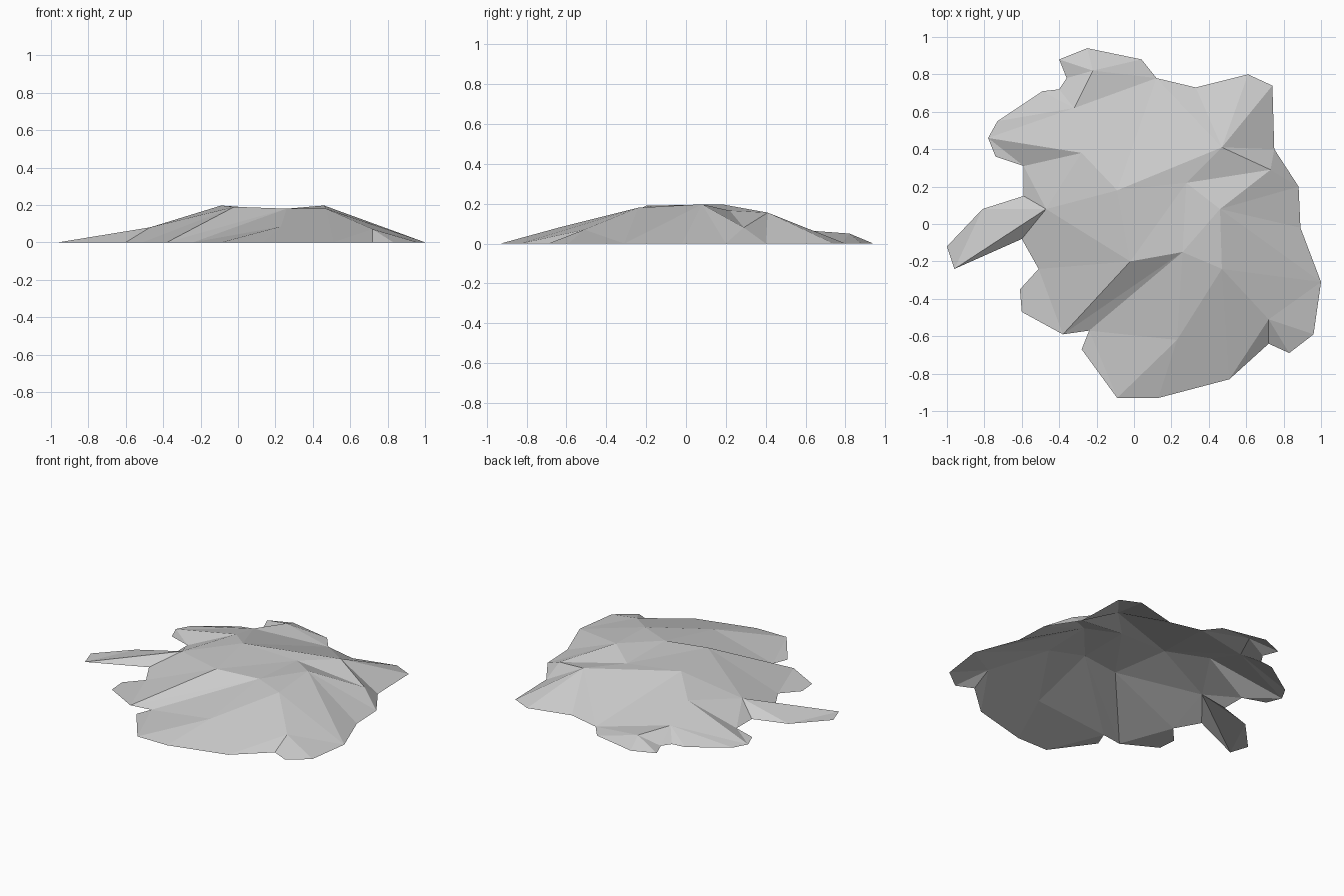
import bpy
from mathutils import Vector
from mathutils.geometry import delaunay_2d_cdt

cube = bpy.data.objects.get("Cube")
if cube:
    bpy.data.objects.remove(cube, do_unlink=True)

# Ground outline of the rock, one run of corners per side, counter-clockwise
outline = {
    "b": [(.74, .74), (.61, .80), (.33, .73), (.12, .78), (.04, .88),
          (-.25, .94), (-.40, .88), (-.36, .78), (-.40, .72), (-.49, .71)],
    "l": [(-.73, .55), (-.78, .46), (-.74, .36), (-.59, .31), (-.59, .15),
          (-.81, .08), (-1, -.12), (-.96, -.24), (-.60, -.08), (-.51, -.24)],
    "f": [(-.61, -.35), (-.60, -.47), (-.38, -.59), (-.24, -.57), (-.28, -.67),
          (-.09, -.93), (.13, -.93), (.51, -.83), (.72, -.64), (.83, -.69)],
    "r": [(.96, -.59), (1, -.31), (.89, -.02), (.88, .20), (.75, .40)],
}

# Raised points of the plateau, its shoulders and its spurs
peaks = {
    "spur": (-.47, .08, .08),
    "crown": (-.09, .18, .197),
    "brow": (-.02, -.20, .19),
    "saddle": (.26, -.15, .18),
    "shoulder": (.47, -.24, .18),
    "summit": (.46, .08, .197),
    "step": (.28, .22, .165),
    "ledge": (.47, .41, .155),
    "notch": (.73, .29, .08),
    "tip": (-.22, .82, .05),
    "neck": (-.32, .62, .065),
    "rib": (-.28, .38, .13),
    "foot": (.72, -.51, .07),
    "apron": (.23, -.62, .085),
}

# Crease lines running from each raised point to other points
creases = {
    "spur": "crown brow l3 l4 l7 l8 l9",
    "crown": "brow step ledge neck rib",
    "brow": "saddle step l9 f2",
    "saddle": "step summit shoulder apron f2 f3",
    "shoulder": "summit apron foot f7",
    "summit": "step notch r1 r3",
    "step": "ledge notch",
    "ledge": "notch b0 b1 r4",
    "notch": "r3 r4",
    "tip": "neck b3 b5 b6 b7",
    "neck": "rib b7 b8 l1",
    "rib": "l1 l3",
    "foot": "f7 f8 f9 r0 r1",
    "apron": "f3 f5",
}

# Gather all points and join them into facets along the creases
points = {side + str(i): (x, y, 0)
          for side, run in outline.items() for i, (x, y) in enumerate(run)}
rim = list(range(len(points)))
points.update(peaks)
names = list(points)
coords = list(points.values())
edges = [(names.index(a), names.index(b))
         for a, ends in creases.items() for b in ends.split()]

flat, _, faces, origins, _, _ = delaunay_2d_cdt(
    [Vector(c[:2]) for c in coords], edges, [rim], 1, 1e-5)
verts = [(p.x, p.y, coords[src[0]][2] if src else .1)
         for p, src in zip(flat, origins)]

# Open-bottomed, flat-shaded rock shell
mesh = bpy.data.meshes.new("flat_rock")
mesh.from_pydata(verts, [], faces)
mesh.update()
rock = bpy.data.objects.new("flat_rock", mesh)
bpy.context.collection.objects.link(rock)

# Plain stone colour
stone = bpy.data.materials.new("grey_stone")
stone.use_nodes = True
grey = (.6, .6, .6, 1)
stone.diffuse_color = grey
for node in stone.node_tree.nodes:
    if node.type == "BSDF_PRINCIPLED":
        node.inputs["Base Color"].default_value = grey
        node.inputs["Roughness"].default_value = .9
mesh.materials.append(stone)
